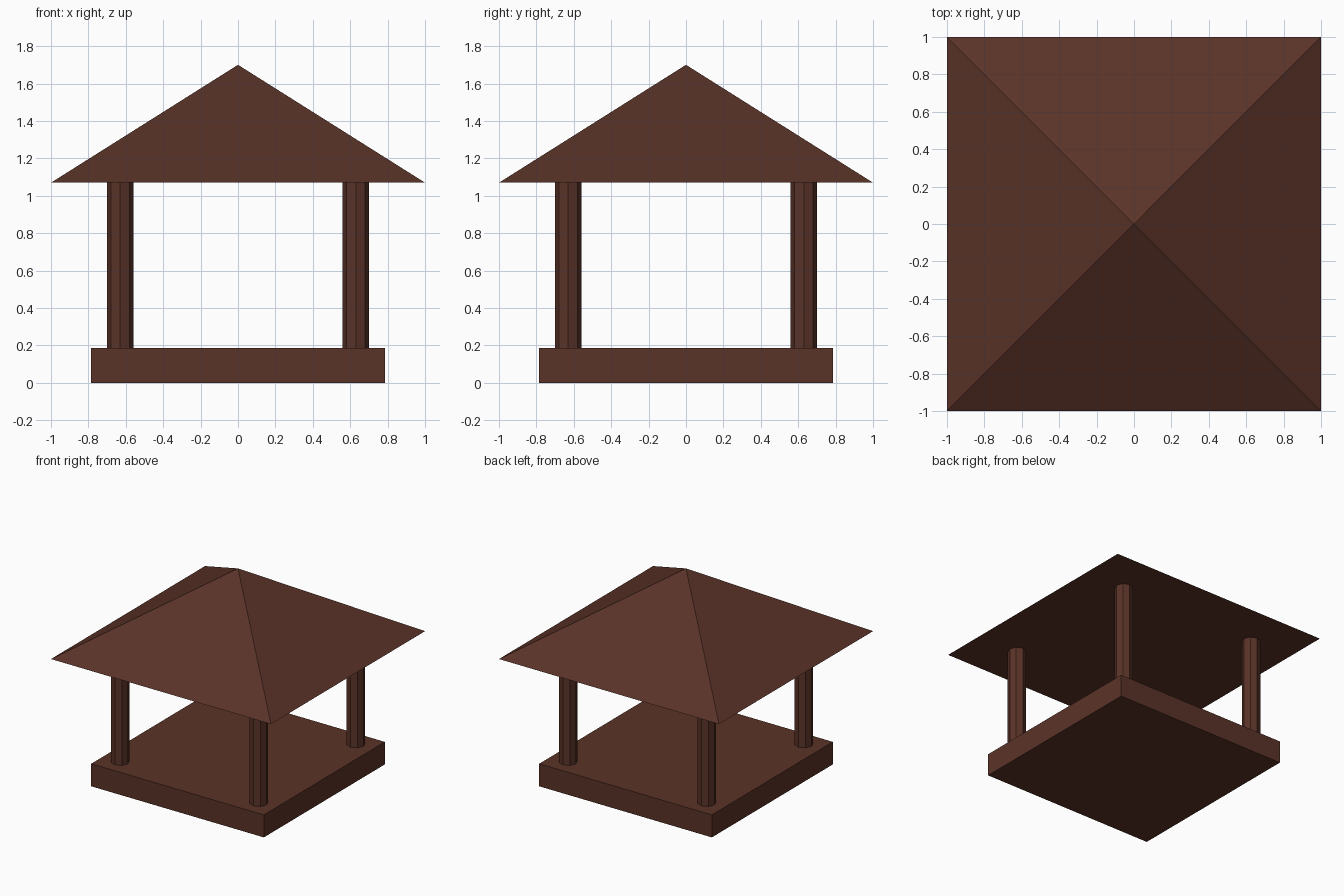
import bpy
import math

if "Cube" in bpy.data.objects:
    bpy.data.objects.remove(bpy.data.objects["Cube"])

wood = bpy.data.materials.new("dark brown wood")
wood.diffuse_color = (0.102, 0.033, 0.021, 1.0)
wood.use_nodes = True
wood.node_tree.nodes["Principled BSDF"].inputs["Base Color"].default_value = wood.diffuse_color

BASE_TOP, EAVE, APEX = 0.185, 1.07, 1.70


def finish(name):
    obj = bpy.context.object
    obj.name = name
    bpy.ops.object.transform_apply(location=False, rotation=True, scale=True)
    obj.data.materials.append(wood)
    return obj


# Square floor slab
bpy.ops.mesh.primitive_cube_add(size=1, location=(0, 0, BASE_TOP / 2))
bpy.context.object.scale = (1.57, 1.57, BASE_TOP)
finish("floor_slab")

# Four eight-sided posts, one per corner
for side_y, y in (("front", -0.63), ("back", 0.63)):
    for side_x, x in (("left", -0.63), ("right", 0.63)):
        bpy.ops.mesh.primitive_cylinder_add(
            vertices=8, radius=0.07, depth=EAVE - BASE_TOP,
            location=(x, y, (EAVE + BASE_TOP) / 2))
        finish(f"{side_y}_{side_x}_post")

# Pyramid roof, turned so its sides line up with the slab
bpy.ops.mesh.primitive_cone_add(
    vertices=4, radius1=math.sqrt(2), radius2=0, depth=APEX - EAVE,
    location=(0, 0, (APEX + EAVE) / 2), rotation=(0, 0, math.pi / 4))
finish("roof")
